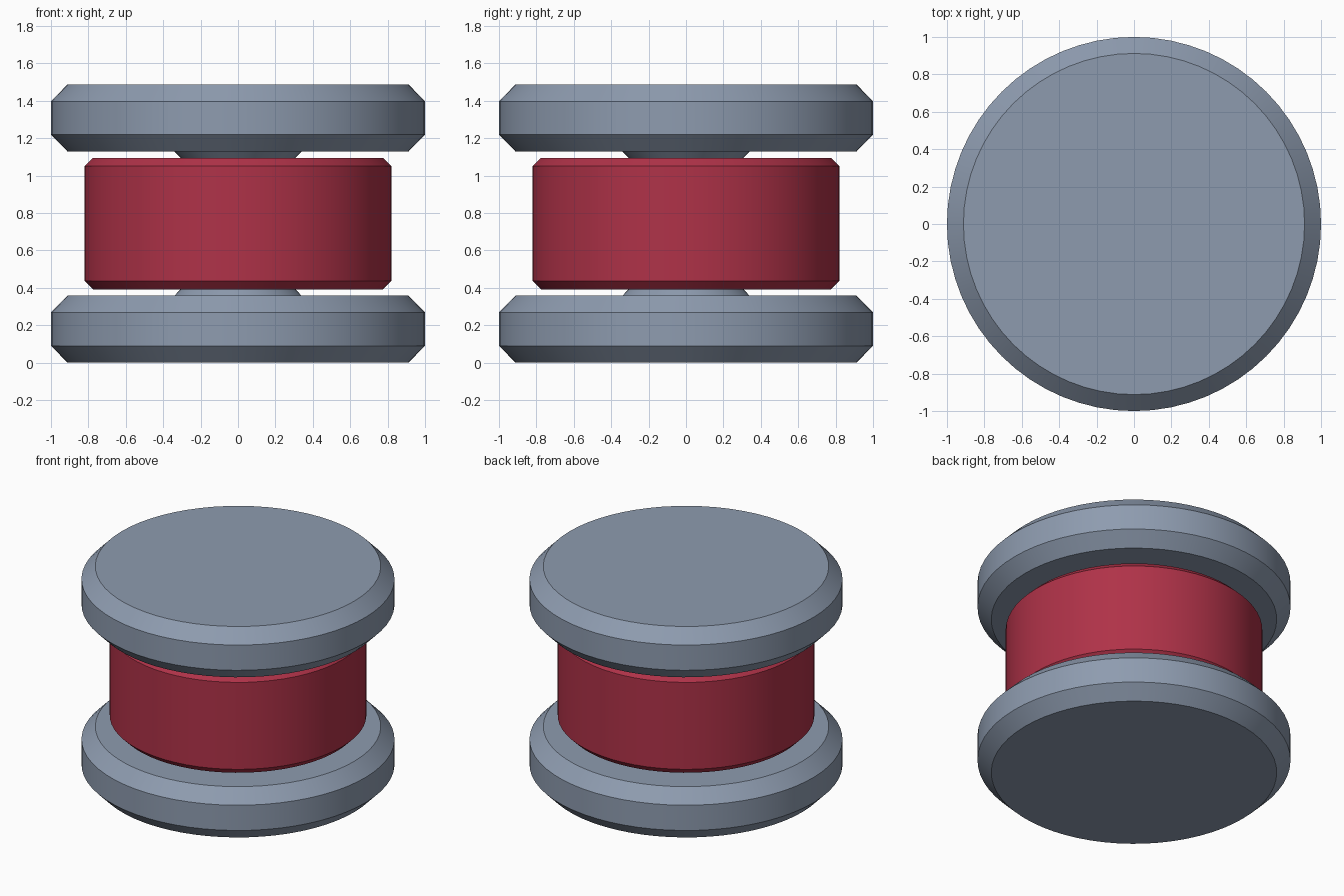
import bpy
import bmesh
from math import tau, radians
from mathutils import Matrix

SIDES = 64
HEIGHT = 1.487

cube = bpy.data.objects.get("Cube")
if cube:
    bpy.data.objects.remove(cube, do_unlink=True)


def make_material(name, rgb):
    mat = bpy.data.materials.new(name)
    mat.use_nodes = True
    mat.diffuse_color = (*rgb, 1)
    mat.node_tree.nodes["Principled BSDF"].inputs["Base Color"].default_value = (*rgb, 1)
    return mat


def lathe(name, profile, mat):
    """Spin a closed-ended radius/height profile around the z axis."""
    bm = bmesh.new()
    verts = [bm.verts.new((r, 0, z)) for r, z in profile]
    edges = [bm.edges.new(pair) for pair in zip(verts, verts[1:])]
    bmesh.ops.spin(bm, geom=verts + edges, cent=(0, 0, 0), axis=(0, 0, 1),
                   angle=tau, steps=SIDES, use_duplicate=False)
    bmesh.ops.remove_doubles(bm, verts=bm.verts, dist=0.0001)
    bmesh.ops.recalc_face_normals(bm, faces=bm.faces)
    mesh = bpy.data.meshes.new(name)
    bm.to_mesh(mesh)
    bm.free()
    mesh.materials.append(mat)
    obj = bpy.data.objects.new(name, mesh)
    bpy.context.collection.objects.link(obj)
    return obj


steel = make_material("blue grey steel", (0.27, 0.33, 0.43))
red = make_material("crimson red", (0.43, 0.032, 0.065))

# Chamfered end disc with a tapered neck that runs into the drum
disc = [(0, 0), (0.912, 0), (1, 0.09), (1, 0.268), (0.912, 0.358),
        (0.34, 0.358), (0.25, 0.45), (0, 0.45)]
flipped = [(r, HEIGHT - z) for r, z in disc]

# Chamfered central drum
drum = [(0, 0.392), (0.775, 0.392), (0.82, 0.437),
        (0.82, 1.05), (0.775, 1.095), (0, 1.095)]

parts = [lathe("bottom_disc", disc, steel),
         lathe("top_disc", flipped, steel),
         lathe("central_drum", drum, red)]

# Smooth round sides with crisp chamfer edges
bpy.ops.object.select_all(action='DESELECT')
for part in parts:
    part.select_set(True)
bpy.context.view_layer.objects.active = parts[0]
bpy.ops.object.shade_smooth_by_angle(angle=radians(30))
